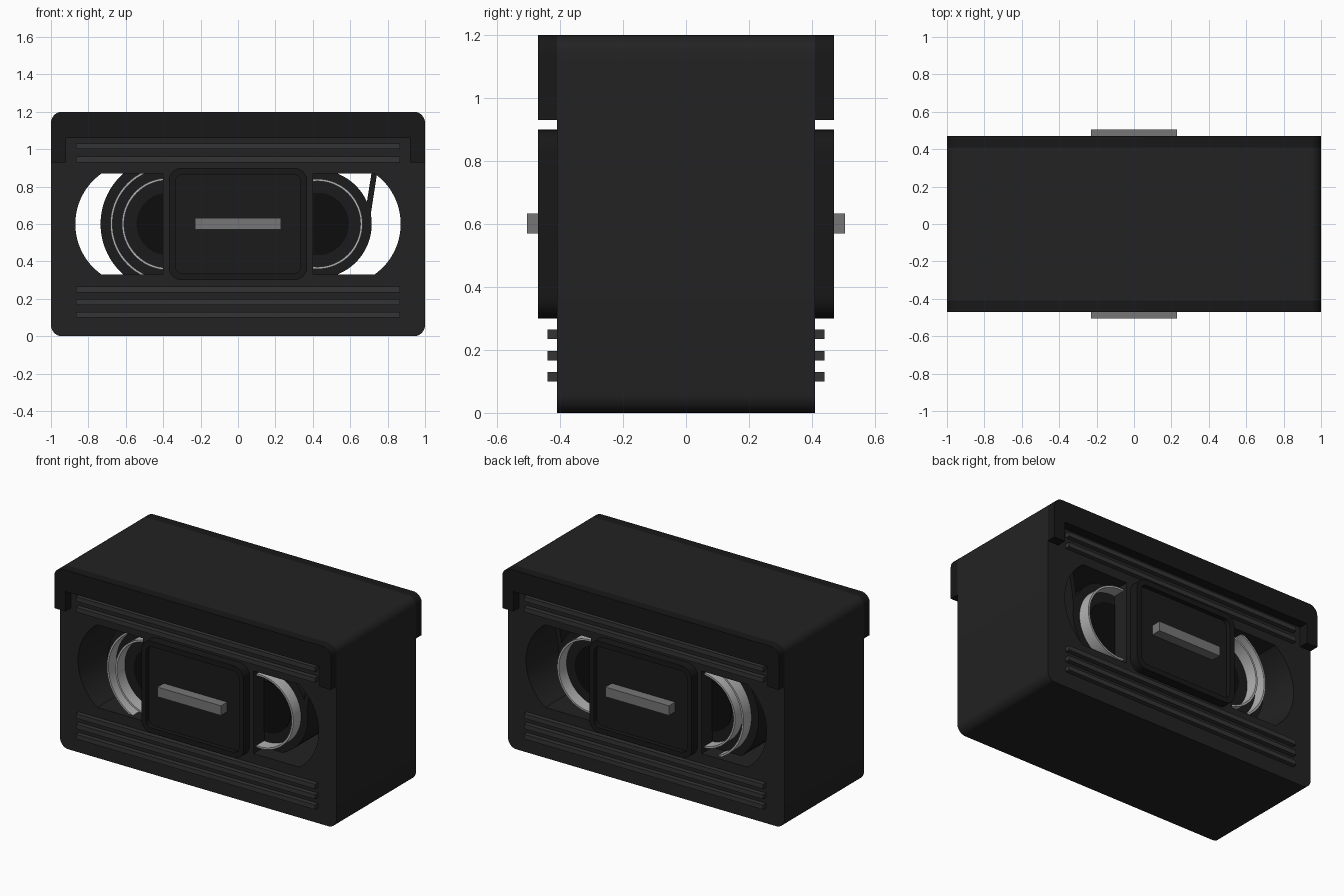
import bpy, bmesh, math

if "Cube" in bpy.data.objects:
    bpy.data.objects.remove(bpy.data.objects["Cube"])


def material(name, v):
    m = bpy.data.materials.new(name)
    m.diffuse_color = (v, v, v, 1)
    m.use_nodes = True
    m.node_tree.nodes["Principled BSDF"].inputs["Base Color"].default_value = m.diffuse_color
    return m


SHELL = material("shell_black", 0.016)
LID = material("lid_black", 0.009)
PANEL = material("panel_black", 0.011)
RIB = material("rib_grey", 0.033)
HUB = material("hub_black", 0.004)
RING = material("ring_light_grey", 0.45)
BAR = material("bar_grey", 0.18)


def arc(cx, cz, r, a0, a1, n):
    return [(cx + r * math.cos(math.radians(a0 + (a1 - a0) * i / n)),
             cz + r * math.sin(math.radians(a0 + (a1 - a0) * i / n))) for i in range(n + 1)]


def circle(cx, cz, r, n=72):
    return arc(cx, cz, r, 0, 360, n)[:-1]


def rounded(x, z0, z1, r, n=8):
    # rounded rectangle centred on x = 0
    pts = []
    for cx, cz, a in ((x - r, z1 - r, 0), (-x + r, z1 - r, 90),
                      (-x + r, z0 + r, 180), (x - r, z0 + r, 270)):
        pts += arc(cx, cz, r, a, a + 90, n)
    return pts


def slab(name, loops, y0, y1, mat):
    # XZ outline (with holes) extruded between y0 and y1
    cu = bpy.data.curves.new(name, 'CURVE')
    cu.dimensions = '2D'
    cu.fill_mode = 'BOTH'
    cu.extrude = abs(y1 - y0) / 2
    for pts in loops:
        sp = cu.splines.new('POLY')
        sp.points.add(len(pts) - 1)
        for p, (x, z) in zip(sp.points, pts):
            p.co = (x, z, 0, 1)
        sp.use_cyclic_u = True
    ob = bpy.data.objects.new(name, cu)
    bpy.context.collection.objects.link(ob)
    ob.rotation_euler.x = math.pi / 2
    ob.location.y = (y0 + y1) / 2
    bpy.ops.object.select_all(action='DESELECT')
    ob.select_set(True)
    bpy.context.view_layer.objects.active = ob
    bpy.ops.object.convert(target='MESH')
    ob = bpy.context.object
    ob.name = name
    bm = bmesh.new()
    bm.from_mesh(ob.data)
    bmesh.ops.remove_doubles(bm, verts=bm.verts, dist=1e-5)
    bmesh.ops.recalc_face_normals(bm, faces=bm.faces)
    bm.to_mesh(ob.data)
    bm.free()
    ob.data.materials.clear()
    ob.data.materials.append(mat)
    bpy.ops.object.shade_smooth_by_angle(angle=math.radians(30))
    return ob


def box(x0, x1, z0, z1):
    return [(x0, z0), (x1, z0), (x1, z1), (x0, z1)]


# Shell with two D-shaped windows running right through
half = math.degrees(math.asin(0.27 / 0.33))
right_window = [(0.4, 0.33)] + arc(0.54, 0.6, 0.33, -half, half, 24) + [(0.4, 0.87)]
left_window = [(-x, z) for x, z in right_window]
slab("cassette_shell", [rounded(1, 0, 1.2, 0.06), right_window, left_window], -0.41, 0.41, SHELL)

# Tape packs, hubs and raised reel rings
for side, cx, pack, rings in (("left", -0.375, 0.36, (0.24, 0.302)),
                              ("right", 0.425, 0.29, (0.235,))):
    slab(side + "_tape_pack", [circle(cx, 0.6, pack)], -0.30, 0.30, PANEL)
    slab(side + "_hub", [circle(cx, 0.6, 0.167)], -0.305, 0.305, HUB)
    for i, r in enumerate(rings):
        slab(f"{side}_reel_ring_{i + 1}", [circle(cx, 0.6, r + 0.006), circle(cx, 0.6, r - 0.006)],
             -0.38, 0.38, RING)

# Loose strand of tape leaving the right pack
slab("tape_strand", [[(0.68, 0.66), (0.708, 0.64), (0.745, 0.88), (0.715, 0.88)]], -0.30, 0.30, PANEL)

# Parts repeated on the front and back faces
lid = (arc(0.94, 1.14, 0.06, 0, 90, 8) + arc(-0.94, 1.14, 0.06, 90, 180, 8)
       + [(-1, 0.93), (-0.92, 0.93), (-0.92, 1.06), (0.92, 1.06), (0.92, 0.93), (1, 0.93)])
for face, s in (("front", -1), ("back", 1)):
    slab(face + "_lid", [lid], s * 0.41, s * 0.47, LID)
    slab(face + "_label_frame", [rounded(0.37, 0.30, 0.90, 0.07), rounded(0.335, 0.335, 0.865, 0.04)],
         s * 0.41, s * 0.47, LID)
    slab(face + "_label_panel", [rounded(0.335, 0.335, 0.865, 0.04)], s * 0.41, s * 0.44, PANEL)
    slab(face + "_label_bar", [box(-0.23, 0.23, 0.57, 0.633)], s * 0.44, s * 0.505, BAR)
    for i, z in enumerate((0.10, 0.167, 0.235, 0.93, 1.0)):
        slab(f"{face}_grip_rib_{i + 1}", [box(-0.865, 0.865, z, z + 0.03)], s * 0.41, s * 0.44, RIB)
